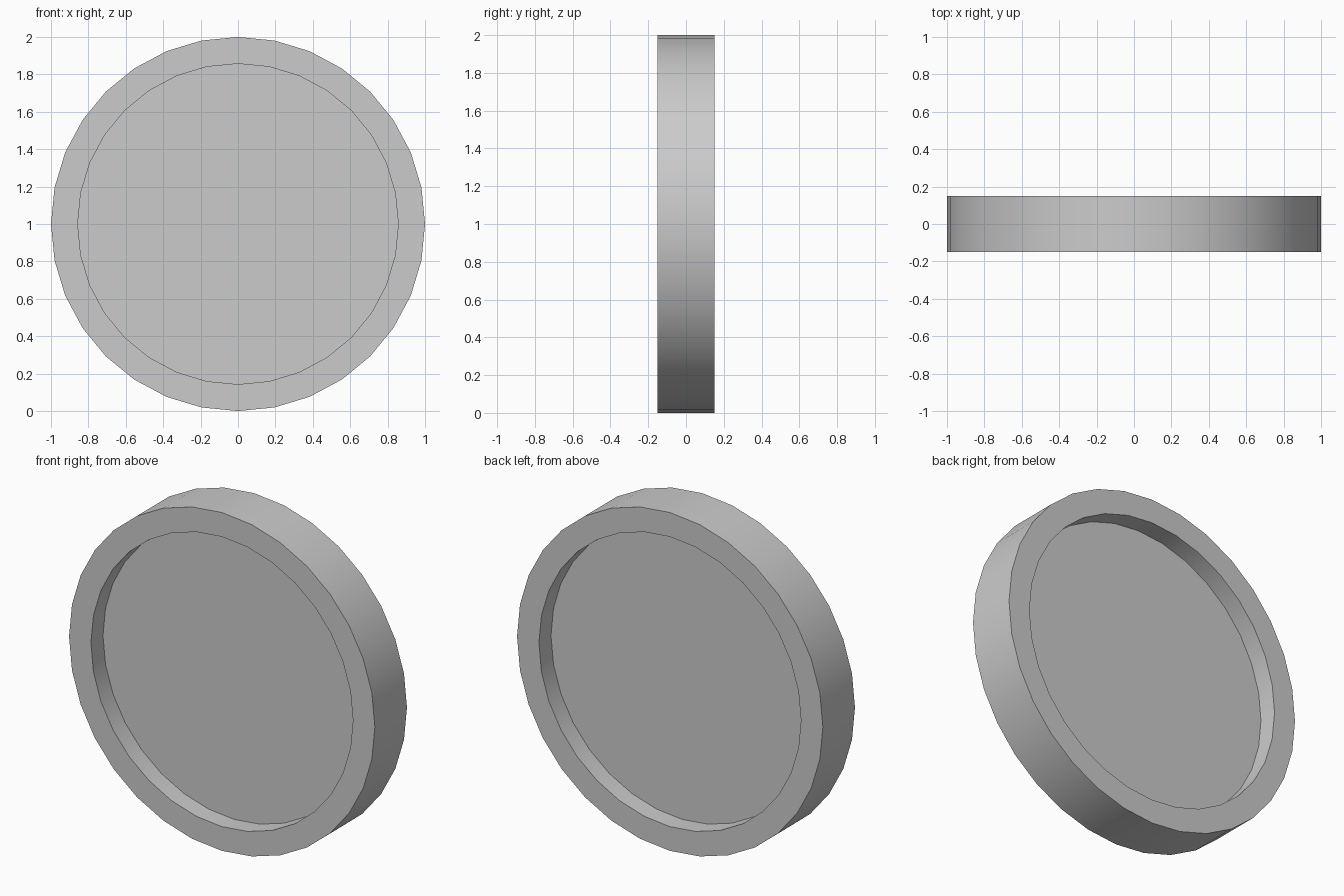
import bpy, bmesh
from math import sin, cos, tau, radians

if "Cube" in bpy.data.objects:
    bpy.data.objects.remove(bpy.data.objects["Cube"])

SIDES = 32
OUTER, INNER = 1.0, 0.857    # rim radii
HALF, FLOOR = 0.15, 0.037    # half depth of the rim and of the recessed panel

bm = bmesh.new()


def ring(radius, y):
    return [bm.verts.new((radius * cos(tau * i / SIDES), y,
                          1 + radius * sin(tau * i / SIDES))) for i in range(SIDES)]


# Profile from the front panel, over the rim, to the back panel
profile = [(INNER, -FLOOR), (INNER, -HALF), (OUTER, -HALF),
           (OUTER, HALF), (INNER, HALF), (INNER, FLOOR)]
rings = [ring(r, y) for r, y in profile]
for a, b in zip(rings, rings[1:]):
    for i in range(SIDES):
        j = (i + 1) % SIDES
        bm.faces.new((a[i], a[j], b[j], b[i]))

# Recessed panel faces
bm.faces.new(rings[0])
bm.faces.new(rings[-1])
bmesh.ops.recalc_face_normals(bm, faces=bm.faces[:])

mesh = bpy.data.meshes.new("recessed_disc")
bm.to_mesh(mesh)
bm.free()
disc = bpy.data.objects.new("recessed_disc", mesh)
bpy.context.collection.objects.link(disc)

# Smooth round walls with crisp rim edges
bpy.context.view_layer.objects.active = disc
disc.select_set(True)
bpy.ops.object.shade_smooth_by_angle(angle=radians(30))
